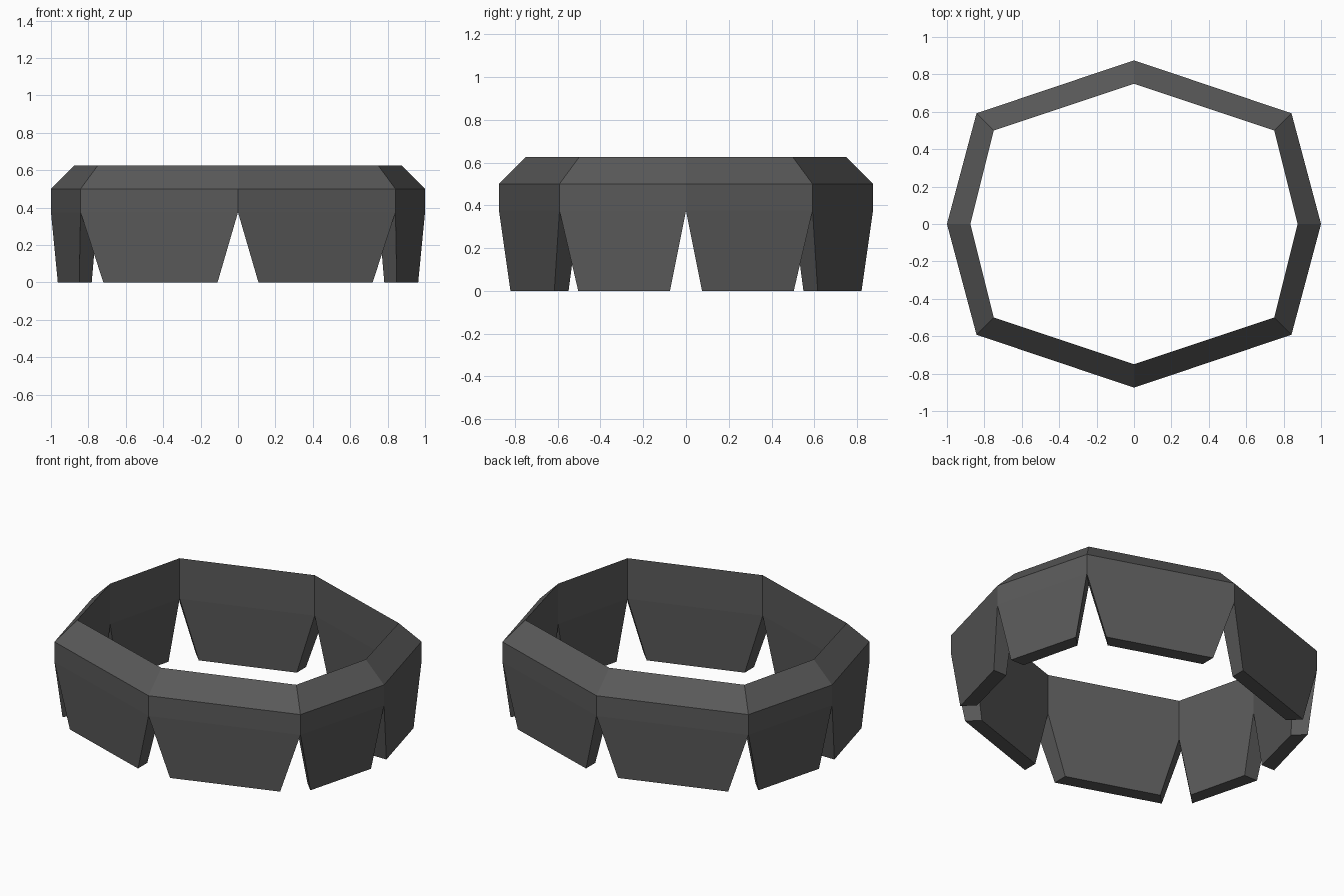
import bpy, bmesh
from mathutils import Vector

if "Cube" in bpy.data.objects:
    bpy.data.objects.remove(bpy.data.objects["Cube"])

# Eight-sided plan outlines: one quarter mirrored round the ring
def outline(side, corner, end):
    cx, cy = corner
    return [(side, 0), (cx, cy), (0, end), (-cx, cy),
            (-side, 0), (-cx, -cy), (0, -end), (cx, -cy)]

OUTER = outline(1.0, (0.842, 0.592), 0.875)
INNER = outline(0.875, (0.75, 0.5), 0.75)
FOOT_SCALE = 0.725

bm = bmesh.new()
def row(points, z):
    return [bm.verts.new((x, y, z)) for x, y in points]

# Upper band: outer wall, sloping top, inner wall, underside
rows = [row(OUTER, 0.375), row(OUTER, 0.5), row(INNER, 0.625), row(INNER, 0.375)]
undersides = []
for k in range(4):
    a, b = rows[k], rows[(k + 1) % 4]
    for i in range(8):
        j = (i + 1) % 8
        face = bm.faces.new((a[i], a[j], b[j], b[i]))
        if k == 3:
            undersides.append(face)
bm.normal_update()

# Tapered blocks: each underside goes down to the ground and shrinks about its centre
for face in undersides:
    foot = bmesh.ops.extrude_discrete_faces(bm, faces=[face])["faces"][0]
    centre = sum((v.co for v in foot.verts), Vector()) / 4
    for v in foot.verts:
        v.co = centre + (v.co - centre) * FOOT_SCALE
        v.co.z = 0

mesh = bpy.data.meshes.new("notched_ring")
bm.to_mesh(mesh)
bm.free()
ring = bpy.data.objects.new("notched_ring", mesh)
bpy.context.collection.objects.link(ring)

# Dark grey finish
mat = bpy.data.materials.new("dark_grey")
mat.diffuse_color = (0.1, 0.1, 0.1, 1)
mat.use_nodes = True
mat.node_tree.nodes["Principled BSDF"].inputs["Base Color"].default_value = mat.diffuse_color
mesh.materials.append(mat)
